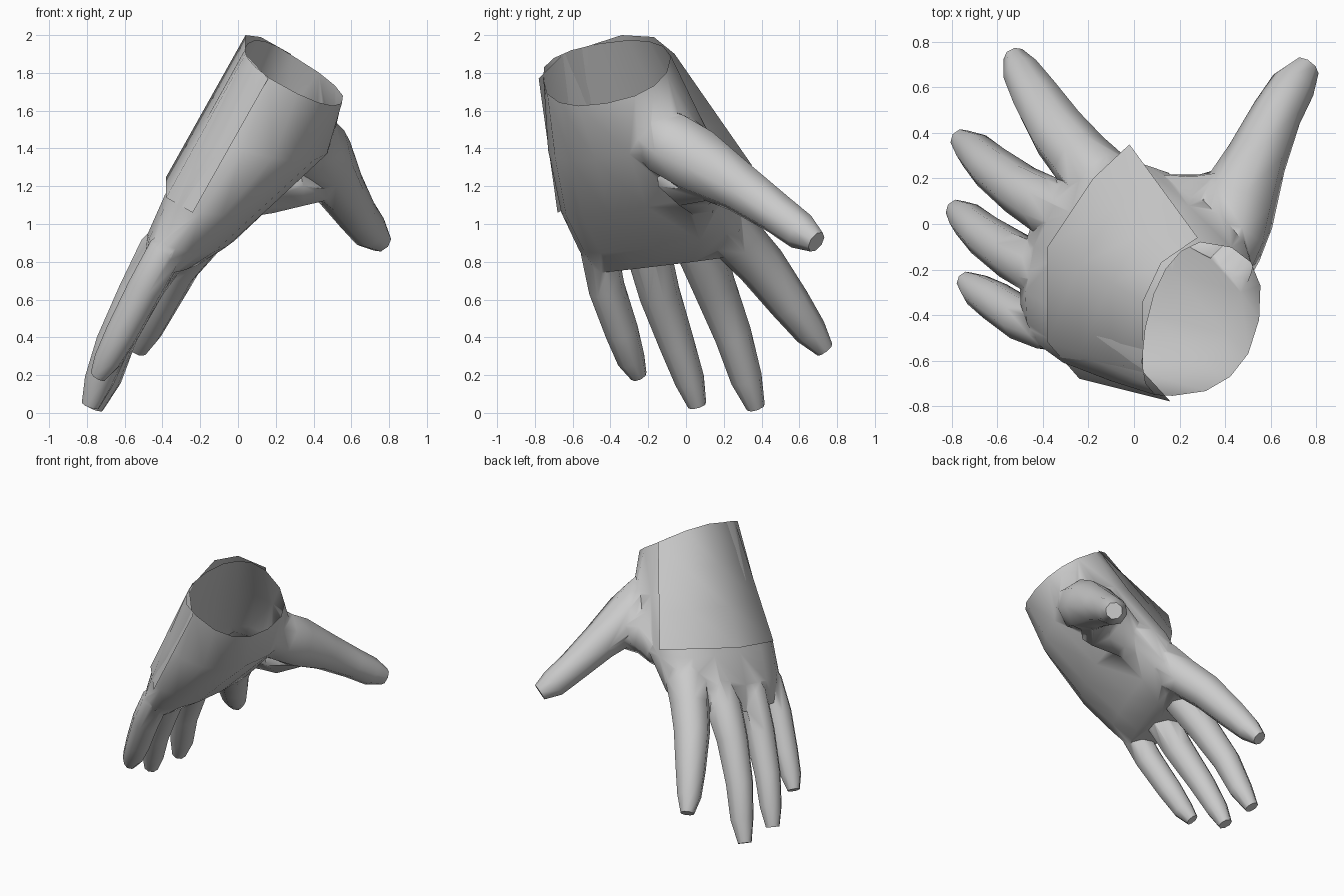
import bpy, bmesh
from math import sin, cos, pi
from mathutils import Vector

if "Cube" in bpy.data.objects:
    bpy.data.objects.remove(bpy.data.objects["Cube"])


def make(name, rings, closed=True, caps=False):
    """Loft a list of equal-length point rings into a mesh object."""
    bm = bmesh.new()
    rows = [[bm.verts.new(p) for p in r] for r in rings]
    n = len(rows[0])
    for a, b in zip(rows, rows[1:]):
        for i in range(n if closed else n - 1):
            j = (i + 1) % n
            bm.faces.new((a[i], a[j], b[j], b[i]))
    if caps:
        for row in (rows[0], rows[-1]):
            c = bm.verts.new(sum((v.co for v in row), Vector()) / n)
            for i in range(n):
                bm.faces.new((row[i], row[(i + 1) % n], c))
    bmesh.ops.recalc_face_normals(bm, faces=bm.faces)
    me = bpy.data.meshes.new(name)
    bm.to_mesh(me)
    bm.free()
    ob = bpy.data.objects.new(name, me)
    bpy.context.collection.objects.link(ob)
    return ob


def smooth(ob, angle):
    bpy.ops.object.select_all(action='DESELECT')
    ob.select_set(True)
    bpy.context.view_layer.objects.active = ob
    bpy.ops.object.shade_smooth_by_angle(angle=angle)


def oval(t, b, p, m, n=16):
    """Rounded section through thumb side, back, little-finger side, palm."""
    t, b, p, m = map(Vector, (t, b, p, m))
    c = (t + p) / 2
    pts = []
    for i in range(n):
        u, v = cos(2 * pi * i / n), sin(2 * pi * i / n)
        pts.append(c + abs(u) ** .85 * ((t if u > 0 else p) - c)
                   + abs(v) ** .85 * ((b if v > 0 else m) - c))
    return pts


def finger(name, path, n=8):
    """Tapered tube along (x, y, z, radius) stations."""
    pts = [Vector(s[:3]) for s in path]
    side = Vector((-.2, -.95, -.1))
    rings = []
    for k, c in enumerate(pts):
        d = (pts[min(k + 1, len(pts) - 1)] - pts[max(k - 1, 0)]).normalized()
        u = (side - d * side.dot(d)).normalized()
        w = d.cross(u)
        rings.append([c + path[k][3] * (u * cos(2 * pi * (i + .5) / n) + w * sin(2 * pi * (i + .5) / n))
                      for i in range(n)])
    return make(name, rings, caps=True)


# Palm and wrist
sections = [
    oval((.29, -.08, 1.89), (.05, -.46, 1.955), (.17, -.755, 1.77), (.55, -.42, 1.64)),
    oval((.24, .08, 1.56), (-.16, -.30, 1.56), (.03, -.73, 1.39), (.47, -.30, 1.37)),
    oval((.05, .26, 1.21), (-.35, -.15, 1.19), (-.20, -.66, 1.06), (.17, -.21, 1.09)),
    oval((-.09, .31, 1.00), (-.44, -.10, .98), (-.33, -.57, .87), (-.06, -.12, .88)),
    oval((-.19, .24, .83), (-.47, -.06, .80), (-.39, -.50, .74), (-.22, -.12, .78)),
]
glove = make("glove", sections, caps=True)
rim_centre = sum(sections[0], Vector()) / len(sections[0])

# Fingers, thumb and the web between thumb and palm
digits = {
    "index_finger": [(-.03, .08, 1.13, .15), (-.14, .18, 1.03, .155), (-.23, .28, .91, .14),
                     (-.33, .40, .78, .13), (-.425, .55, .58, .11), (-.49, .66, .43, .088),
                     (-.525, .735, .335, .05)],
    "middle_finger": [(-.27, .03, 1.0, .11), (-.38, .08, .86, .13), (-.50, .15, .67, .115),
                      (-.63, .25, .41, .10), (-.70, .32, .18, .085), (-.76, .37, .03, .05)],
    "ring_finger": [(-.29, -.23, 1.0, .10), (-.41, -.20, .86, .12), (-.53, -.14, .63, .11),
                    (-.66, -.05, .37, .095), (-.735, .02, .17, .08), (-.78, .06, .04, .05)],
    "little_finger": [(-.26, -.49, 1.0, .07), (-.38, -.46, .86, .10), (-.49, -.42, .66, .098),
                      (-.61, -.34, .43, .09), (-.69, -.29, .28, .075), (-.74, -.25, .195, .045)],
    "thumb": [(.37, -.24, 1.53, .13), (.39, -.09, 1.43, .185), (.44, .06, 1.33, .185), (.54, .29, 1.19, .135),
              (.63, .49, 1.05, .11), (.70, .61, .96, .10), (.76, .69, .905, .06)],
    "thumb_web": [(-.08, .10, 1.12, .11), (.14, .08, 1.19, .15), (.30, .03, 1.28, .20), (.46, .13, 1.26, .14)],
}
for name, path in digits.items():
    part = finger(name, path)
    mod = glove.modifiers.new(name, 'BOOLEAN')
    mod.operation = 'UNION'
    mod.solver = 'EXACT'
    mod.object = part
    bpy.context.view_layer.objects.active = glove
    bpy.ops.object.modifier_apply(modifier=mod.name)
    bpy.data.objects.remove(part)

# Open the wrist by removing the cap fan
bm = bmesh.new()
bm.from_mesh(glove.data)
cap = [v for v in bm.verts if (v.co - rim_centre).length < .01]
bmesh.ops.delete(bm, geom=cap, context='VERTS')
bm.to_mesh(glove.data)
bm.free()
smooth(glove, 1.0)

# Flared cuff plate over the back of the hand
top = [(.28, -.06, 1.90), (.12, -.17, 1.99), (.04, -.34, 2.0), (.04, -.65, 1.90), (.16, -.78, 1.77)]
bottom = [(-.02, .35, 1.31), (-.18, .20, 1.30), (-.38, -.10, 1.25), (-.38, -.52, 1.14), (-.24, -.68, 1.06)]
cuff = make("cuff", [[Vector(a).lerp(Vector(b), k / 3) for a, b in zip(top, bottom)]
                     for k in range(4)], closed=False)
smooth(cuff, 1.0)
